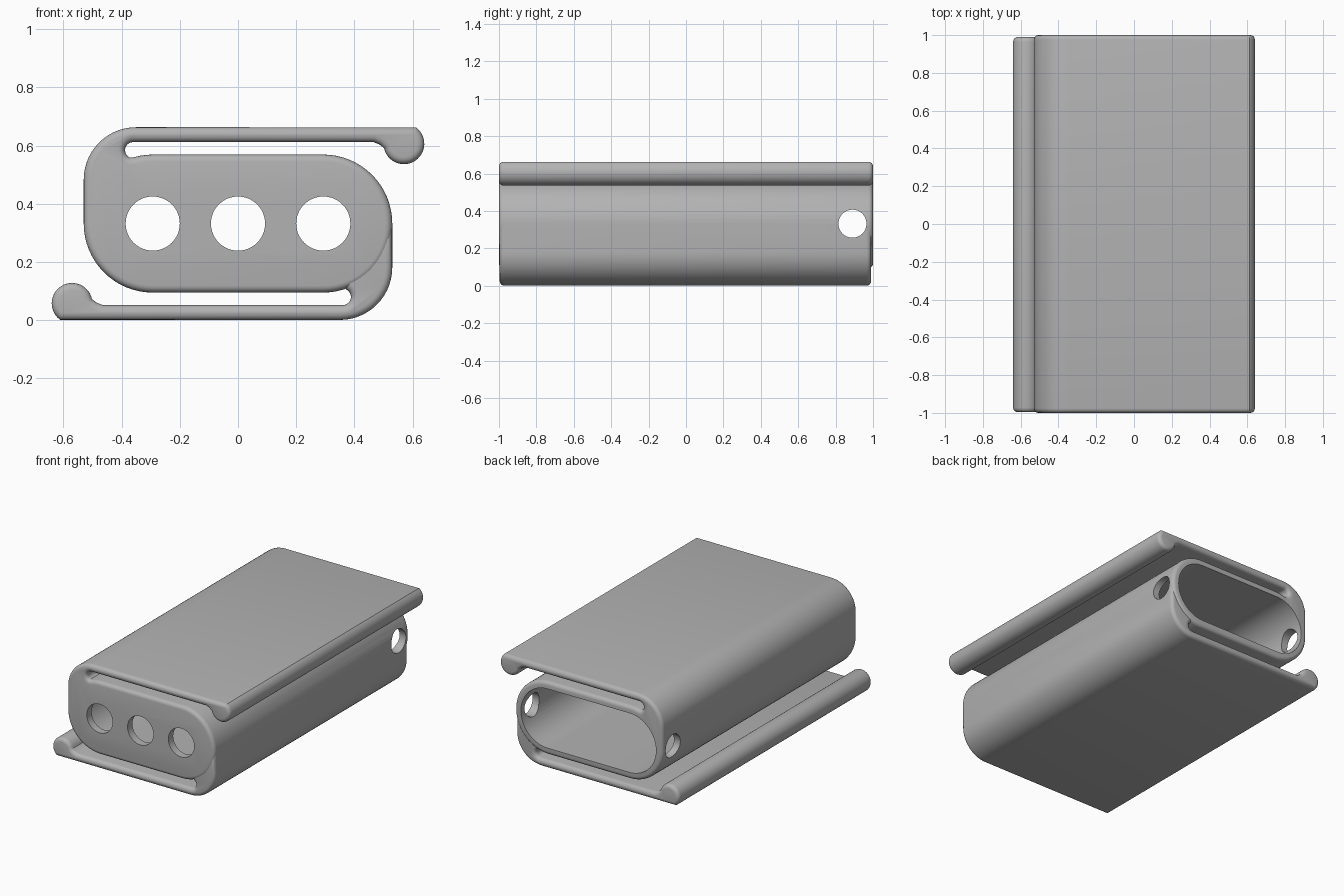
import bpy, bmesh
from math import sin, cos, radians, pi
from mathutils import Matrix

MID = 0.332          # height of the symmetry axis
R = 0.237            # body end radius
CX = 0.293           # offset of the body end centres
WALL = 0.045

if "Cube" in bpy.data.objects:
    bpy.data.objects.remove(bpy.data.objects["Cube"])

grey = bpy.data.materials.new("plain grey")
grey.use_nodes = True
grey.diffuse_color = (0.45, 0.45, 0.45, 1)
grey.node_tree.nodes["Principled BSDF"].inputs["Base Color"].default_value = (0.45, 0.45, 0.45, 1)


def arc(cx, cz, r, a0, a1, n):
    angles = [radians(a0 + (a1 - a0) * i / n) for i in range(n + 1)]
    return [(cx + r * cos(a), cz + r * sin(a)) for a in angles]


def finish(name, bm):
    bmesh.ops.recalc_face_normals(bm, faces=bm.faces[:])
    mesh = bpy.data.meshes.new(name)
    bm.to_mesh(mesh)
    bm.free()
    mesh.materials.append(grey)
    ob = bpy.data.objects.new(name, mesh)
    bpy.context.collection.objects.link(ob)
    return ob


def extrude_profile(name, points, y0, y1, round_off=0):
    """Extrude an x/z outline along y, rounding both end rims."""
    bm = bmesh.new()
    face = bm.faces.new([bm.verts.new((x, y0, z + MID)) for x, z in points])
    out = bmesh.ops.extrude_face_region(bm, geom=[face])
    for v in out["geom"]:
        if isinstance(v, bmesh.types.BMVert):
            v.co.y = y1
    bmesh.ops.recalc_face_normals(bm, faces=bm.faces[:])
    if round_off:
        rims = [e for e in bm.edges if abs(e.verts[0].co.y - e.verts[1].co.y) < 1e-5]
        bmesh.ops.bevel(bm, geom=rims, offset=round_off, segments=4,
                        profile=0.5, affect='EDGES', clamp_overlap=False)
    return finish(name, bm)


def cylinder(name, r, depth, axis, loc):
    bm = bmesh.new()
    turn = Matrix.Rotation(pi / 2, 4, axis)
    bmesh.ops.create_cone(bm, cap_ends=True, segments=48, radius1=r, radius2=r,
                          depth=depth, matrix=Matrix.Translation(loc) @ turn)
    return finish(name, bm)


# Springy flap outline: rounded shoulder, flat slab, bulb and slot end
flap = [(-0.53, 0)] + arc(-0.35, 0.151, 0.18, 180, 90, 14)
flap += arc(0.57, 0.274, 0.07, 54, -168, 24)
flap += [(0.485, 0.272), (0.465, 0.28)]
flap += arc(-0.36, 0.252, 0.028, 90, 245, 10)

# Body and upper flap share one outline
body_outline = flap + arc(-CX, 0, R, 106, 90, 3) + arc(CX, 0, R, 90, -90, 32)
body_outline += arc(-CX, 0, R, -90, -180, 16)[:-1]
body = extrude_profile("body_with_upper_flap", body_outline, -1, 1, 0.024)

# Lower flap is the half-turn copy, rooted in the body wall
lower_outline = [(-x, -z) for x, z in flap + [(-0.3, 0.1), (-0.3, 0)]]
lower = extrude_profile("lower_flap", lower_outline, -0.996, 0.99, 0.024)

# Cutters: hollow interior, three front holes, one cross hole
inner = arc(CX, 0, R - WALL, 90, -90, 32) + arc(-CX, 0, R - WALL, -90, -270, 32)
cutters = [extrude_profile("cavity_cutter", inner, -0.95, 1.2)]
cutters += [cylinder("front_hole_cutter", 0.093, 0.4, 'X', (x, -1, MID)) for x in (-CX, 0, CX)]
cutters.append(cylinder("side_hole_cutter", 0.075, 1.6, 'Y', (0, 0.89, MID)))

for ob in (body, lower):
    for c in cutters:
        m = ob.modifiers.new(c.name, 'BOOLEAN')
        m.operation = 'DIFFERENCE'
        m.solver = 'EXACT'
        m.object = c
    bpy.ops.object.select_all(action='DESELECT')
    ob.select_set(True)
    bpy.context.view_layer.objects.active = ob
    for m in list(ob.modifiers):
        bpy.ops.object.modifier_apply(modifier=m.name)
    bpy.ops.object.shade_smooth_by_angle(angle=radians(32))

for c in cutters:
    bpy.data.objects.remove(c)
